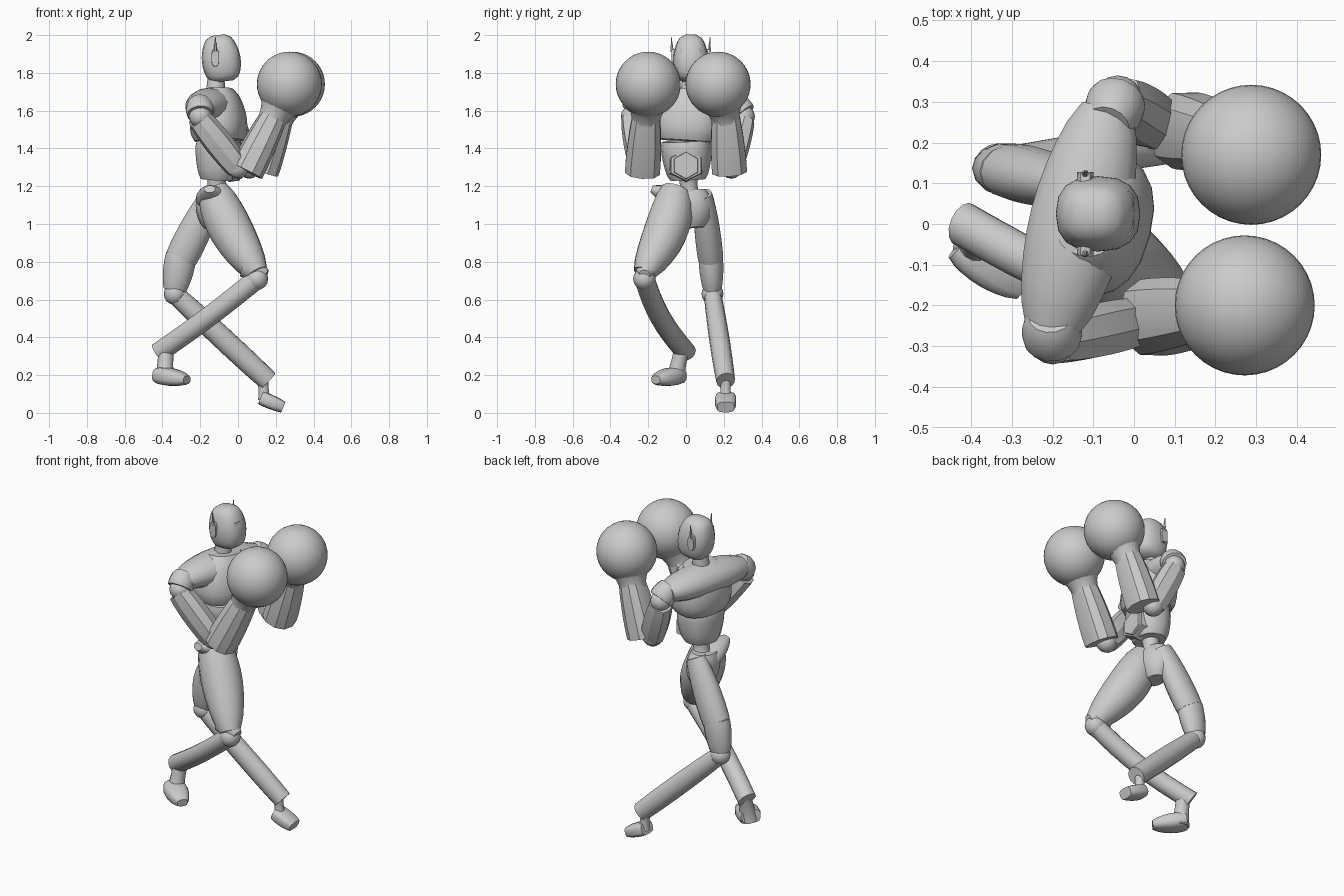
import bpy, bmesh
from math import sin, cos, pi, copysign
from mathutils import Vector

cube = bpy.data.objects.get("Cube")
if cube:
    bpy.data.objects.remove(cube, do_unlink=True)

FRONT, UP = Vector((1, 0, 0)), Vector((0, 0, 1))
CHEST_FRONT = Vector((1, -.25, 0))

grey = bpy.data.materials.new("plain_grey")
grey.use_nodes = True
grey.diffuse_color = (.6, .6, .6, 1)
grey.node_tree.nodes["Principled BSDF"].inputs["Base Color"].default_value = grey.diffuse_color


def point(x, y, z):
    return Vector((x, y, z))


def finish(name, bm, sharp_angle):
    """Turn the mesh into a shaded object in the shared grey."""
    bmesh.ops.recalc_face_normals(bm, faces=bm.faces)
    mesh = bpy.data.meshes.new(name)
    bm.to_mesh(mesh)
    bm.free()
    mesh.materials.append(grey)
    obj = bpy.data.objects.new(name, mesh)
    bpy.context.scene.collection.objects.link(obj)
    bpy.ops.object.select_all(action='DESELECT')
    obj.select_set(True)
    bpy.context.view_layer.objects.active = obj
    bpy.ops.object.shade_smooth_by_angle(angle=sharp_angle)


def rounded(value, squareness):
    return copysign(abs(value) ** squareness, value)


def limb(name, start, end, start_radius, end_radius, bulge=0, wide=1, facing=FRONT,
         sides=14, squareness=1, bend=(0, 0, 0), steps=8, sharp_angle=.7, fullness=.7):
    """Tapered tube that swells in the middle; wide scales it across the facing direction."""
    bm = bmesh.new()
    axis = (end - start).normalized()
    depth = (facing - axis * facing.dot(axis)).normalized()
    across = axis.cross(depth)
    rings = []
    for step in range(steps + 1):
        t = step / steps
        swell = max(sin(pi * t), 0) ** fullness
        radius = start_radius + (end_radius - start_radius) * t + bulge * swell
        centre = start.lerp(end, t) + Vector(bend) * sin(pi * t)
        ring = []
        for side in range(sides):
            turn = 2 * pi * side / sides
            forward = depth * rounded(cos(turn), squareness)
            sideways = across * rounded(sin(turn), squareness) * wide
            ring.append(bm.verts.new(centre + (forward + sideways) * radius))
        rings.append(ring)
    for lower, upper in zip(rings, rings[1:]):
        for side in range(sides):
            following = (side + 1) % sides
            bm.faces.new((lower[side], lower[following], upper[following], upper[side]))
    bm.faces.new(rings[0])
    bm.faces.new(rings[-1])
    finish(name, bm, sharp_angle)


def ball(name, centre, radius, segments=16):
    bm = bmesh.new()
    bmesh.ops.create_uvsphere(bm, u_segments=segments, v_segments=segments // 2, radius=radius)
    bmesh.ops.translate(bm, verts=bm.verts, vec=centre)
    finish(name, bm, .7)


# Head, visor and neck
chin, crown = point(-.075, .025, 1.755), point(-.105, .025, 2)
limb("head", chin, crown, .05, .035, bulge=.06, wide=.9, squareness=.8,
     steps=14, fullness=.45, sides=16)
limb("visor", point(-.05, .025, 1.82), point(-.05, .025, 1.93), .05, .05,
     bulge=.005, wide=1.2, squareness=.5, steps=4)
limb("neck", point(-.12, .02, 1.66), point(-.115, .025, 1.8), .055, .042)

# Ear pods with thin upright spikes
for side, out in (("right", -1), ("left", 1)):
    pod = point(-.12, .025 + .093 * out, 1.88)
    reach = point(0, .01 * out, 0)
    limb(side + "_ear", pod - reach * 2, pod + reach, .048, .045, wide=.45, facing=UP,
         squareness=.7, steps=1)
    limb(side + "_ear_spike", pod + reach * .5 + UP * .03, pod + reach + UP * .11, .01, .002,
         sides=6, steps=2)

# Chest, belly with its hexagonal plates, and waist
waist = point(-.11, .01, 1.235)
ribs = point(-.1, 0, 1.44)
limb("chest", ribs, point(-.11, .02, 1.715), .125, .08, bulge=.04, wide=1.25,
     facing=CHEST_FRONT, sides=20, squareness=.85, fullness=.6)
limb("belly", waist, ribs, .085, .115, bulge=.015, wide=1.1, facing=CHEST_FRONT,
     squareness=.85, fullness=.5)
navel = point(-.01, 0, 1.31)
limb("belly_plate", navel - FRONT * .04, navel + FRONT * .02, .088, .08, wide=1.15,
     facing=UP, sides=6, steps=1, sharp_angle=.3)
limb("belly_hexagon", navel, navel + FRONT * .03, .08, .07,
     facing=UP, sides=6, steps=1, sharp_angle=.3)
limb("waist", point(-.12, .02, 1.14), waist + UP * .02, .06, .055, bulge=-.01)

# Pelvis with its raised right hip
limb("pelvis", point(-.13, .03, .98), point(-.14, .02, 1.18), .05, .065, bulge=.03, wide=1.3)
limb("right_hip", point(-.15, -.18, 1.185), point(-.13, 0, 1.12), .02, .06,
     bulge=.012, wide=1.5, facing=UP)

# Right leg, swung across behind
knee, heel = point(.1, -.22, .71), point(-.42, 0, .32)
limb("right_thigh", point(-.13, -.05, 1.17), knee + UP * .03, .085, .06, bulge=.045,
     bend=(-.015, .025, 0))
ball("right_knee", knee, .06)
limb("right_kneecap", point(.04, -.2, .78), point(.15, -.22, .73), .065, .03,
     bulge=.01, facing=UP, steps=4)
limb("right_shin", knee, heel, .055, .055, facing=UP, bend=(0, -.025, -.01))
limb("right_ankle", heel + point(.04, -.02, .03), point(-.39, -.06, .17), .045, .055, bulge=-.008)
limb("right_foot", point(-.42, -.04, .2), point(-.27, -.16, .175), .04, .022,
     bulge=.015, wide=1.4, facing=UP, squareness=.7)

# Left leg, stepping forward
knee, heel = point(-.335, .14, .63), point(.16, .21, .17)
guard = point(-.3, .13, .82)
limb("left_thigh", point(-.13, .09, 1.16), guard, .06, .085, bulge=.012, wide=.8)
limb("left_knee_guard", guard + UP * .02, knee + UP * .02, .08, .06, bulge=.01, wide=.8)
ball("left_knee", knee, .058)
limb("left_shin", knee, heel, .05, .055, bulge=.007, wide=.9, facing=UP)
limb("left_ankle", point(.13, .21, .19), point(.14, .21, .07), .035, .035, bulge=-.008)
limb("left_foot", point(.12, .21, .08), point(.24, .21, .03), .035, .03, bulge=.005,
     wide=1.5, facing=UP, squareness=.6)

# Arms raised in guard, each ending in a round glove
yoke_ends = []
for side, out in (("right", -1), ("left", 1)):
    shoulder = point(-.12 + .08 * out, .295 * out + .01, 1.57)
    elbow = point(.03 + .03 * out, .24 * out, 1.3)
    wrist = point(.21 + .015 * out, .21 * out, 1.58)
    glove = point(.28 + .008 * out, .185 * out - .015, 1.74)
    forearm = elbow + point(.055 + .01 * out, -.01 * out, -.02)
    cap = shoulder + point(-.015 - .01 * out, -.02 * out, .05)
    yoke_ends.append(cap)
    ball(side + "_shoulder_ball", shoulder, .06)
    limb(side + "_sleeve", cap + point(0, -.04 * out, .03), shoulder + UP * .01, .055, .07, bulge=.01)
    limb(side + "_upper_arm", shoulder - UP * .02, elbow, .065, .065, bulge=.01, wide=.9,
         sides=8, squareness=.75, sharp_angle=.5)
    ball(side + "_elbow", elbow, .06)
    limb(side + "_forearm", forearm, wrist, .092, .07, bulge=.006, wide=1.05,
         sides=10, squareness=.85, sharp_angle=.5)
    limb(side + "_cuff", forearm.lerp(wrist, .85), wrist.lerp(glove, .4), .075, .115, bulge=-.01)
    ball(side + "_glove", glove, .172, segments=40)

# Yoke joining both shoulders over the chest
limb("shoulder_yoke", *yoke_ends, .05, .05, bulge=.045, wide=1.3, facing=UP,
     bend=(0, 0, .01), steps=10)
